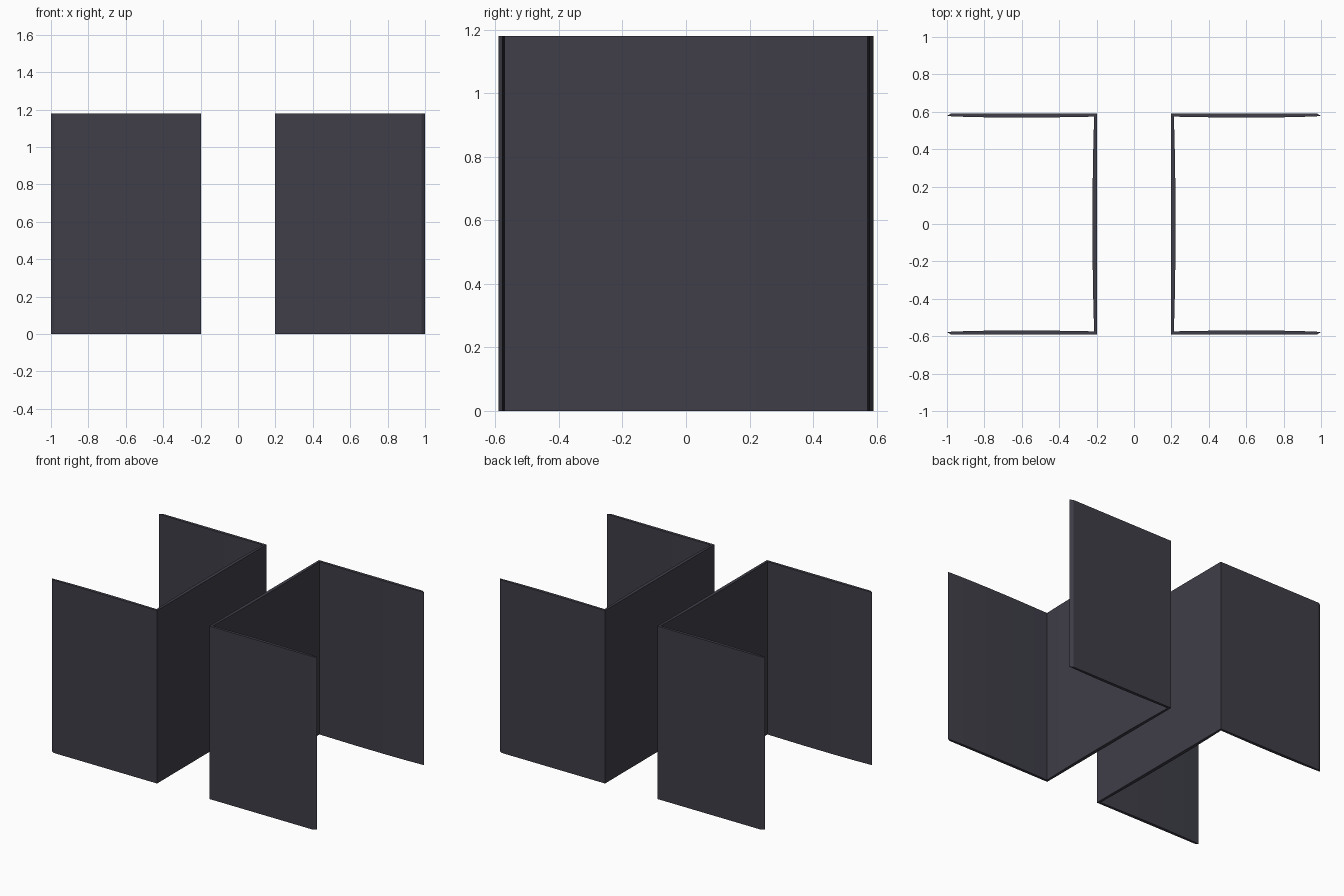
import bpy, bmesh

if "Cube" in bpy.data.objects:
    bpy.data.objects.remove(bpy.data.objects["Cube"])

HEIGHT = 1.18

mat = bpy.data.materials.new("dark slate")
mat.diffuse_color = (0.05, 0.048, 0.066, 1)
mat.use_nodes = True
mat.node_tree.nodes["Principled BSDF"].inputs["Base Color"].default_value = mat.diffuse_color

# Half of the channel profile (y > 0): outer line, then inner line
# with a slight swelling in the middle of each wall.
outer = [(0.198, 0.59), (0.98, 0.59)]
inner = [(1.0, 0.577), (0.88, 0.572), (0.70, 0.569), (0.50, 0.569), (0.32, 0.572),
         (0.213, 0.574), (0.217, 0.45), (0.221, 0.22)]
half = outer + inner
profile = half + [(x, -y) for x, y in reversed(half)]


def channel(name, side):
    """Upright U-shaped panel opening outward on one side."""
    bm = bmesh.new()
    base = bm.faces.new([bm.verts.new((side * x, y, 0)) for x, y in profile])
    walls = bmesh.ops.extrude_face_region(bm, geom=[base], use_keep_orig=True)
    top = [v for v in walls["geom"] if isinstance(v, bmesh.types.BMVert)]
    bmesh.ops.translate(bm, verts=top, vec=(0, 0, HEIGHT))
    bmesh.ops.recalc_face_normals(bm, faces=bm.faces)
    mesh = bpy.data.meshes.new(name)
    bm.to_mesh(mesh)
    bm.free()
    mesh.materials.append(mat)
    obj = bpy.data.objects.new(name, mesh)
    bpy.context.collection.objects.link(obj)


channel("left_channel_panel", -1)
channel("right_channel_panel", 1)
